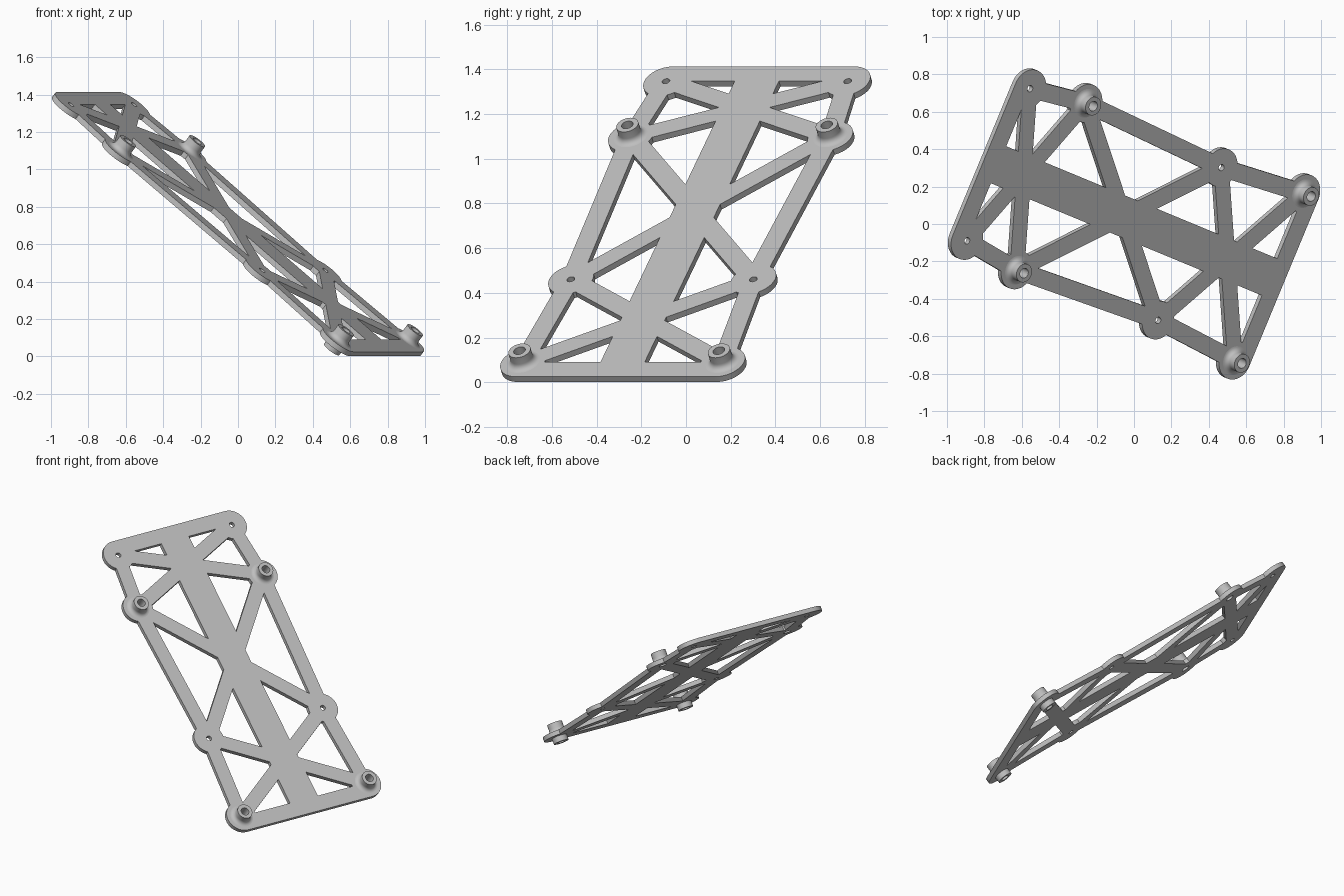
import bpy, bmesh
from math import sin, cos, pi, radians
from mathutils import Matrix, Vector
from mathutils.geometry import delaunay_2d_cdt

if "Cube" in bpy.data.objects:
    bpy.data.objects.remove(bpy.data.objects["Cube"])

THICK = 0.03
LOBE = 0.105
BAR = 0.048
SPINE = 0.107
POST_R, POST_H, BORE = 0.051, 0.065, 0.027
STUB = 0.038
SCREW = 0.018

grey = bpy.data.materials.new("plain grey")
grey.use_nodes = True
grey.diffuse_color = (0.52, 0.52, 0.52, 1)
grey.node_tree.nodes["Principled BSDF"].inputs["Base Color"].default_value = grey.diffuse_color

# Tilted frame shared by every part
FRAME = (Matrix.Translation((-0.003, 0.018, 0.722))
         @ Matrix.Rotation(radians(67.5), 4, "Z")
         @ Matrix.Rotation(radians(38.7), 4, "X"))


def finish(name, bm, place):
    bmesh.ops.recalc_face_normals(bm, faces=bm.faces)
    mesh = bpy.data.meshes.new(name)
    bm.to_mesh(mesh)
    bm.free()
    mesh.materials.append(grey)
    obj = bpy.data.objects.new(name, mesh)
    bpy.context.collection.objects.link(obj)
    obj.matrix_world = place
    bpy.ops.object.select_all(action="DESELECT")
    obj.select_set(True)
    bpy.context.view_layer.objects.active = obj
    bpy.ops.object.shade_smooth_by_angle(angle=radians(35))
    return obj


def circle(c, r, n=48):
    return [c + Vector((cos(2 * pi * i / n), sin(2 * pi * i / n))) * r for i in range(n)]


def bar(a, b, half=BAR):
    d = (b - a).normalized()
    side = Vector((-d.y, d.x)) * half
    return [a - side, b - side, b + side, a + side]


def lathe(name, profile, place, n=48):
    # Revolve a closed (radius, height) profile into a ring
    bm = bmesh.new()
    rings = [[bm.verts.new((r * cos(2 * pi * i / n), r * sin(2 * pi * i / n), z))
              for r, z in profile] for i in range(n)]
    for i in range(n):
        a, b = rings[i], rings[(i + 1) % n]
        for j in range(len(profile)):
            k = (j + 1) % len(profile)
            bm.faces.new((a[j], b[j], b[k], a[k]))
    return finish(name, bm, place)


# Node rows from the high end to the low end, (half spacing, position)
rows = [(0.44, 1.0), (0.483, 0.606), (0.442, -0.418), (0.483, -1.01)]
pairs = [(Vector((-u, y)), Vector((u, y))) for u, y in rows]

# Plate outline pieces: lobes, side rails, crossed braces, end bars and spine
solids = [circle(p, LOBE) for pair in pairs for p in pair]
for (l0, r0), (l1, r1) in zip(pairs, pairs[1:]):
    solids += [bar(l0, l1), bar(r0, r1), bar(l0, r1), bar(r0, l1)]
for (l, r), way in ((pairs[0], 1), (pairs[-1], -1)):
    shift = Vector((0, way * LOBE / 2))
    solids.append(bar(l + shift, r + shift, LOBE / 2))
top, bottom = rows[0][1] + LOBE, rows[-1][1] - LOBE
solids.append(bar(Vector((0, bottom)), Vector((0, top)), SPINE))

# Screw holes on rows 0 and 2, post bores on rows 1 and 3
holes = [circle(p, BORE if i % 2 else SCREW, 48 if i % 2 else 24)
         for i, pair in enumerate(pairs) for p in pair]

# Merge the pieces in the plane, drop the holes, then thicken
points, loops = [], []
for shape in solids + holes:
    loops.append(list(range(len(points), len(points) + len(shape))))
    points += shape
verts, _, faces, _, _, origin = delaunay_2d_cdt(points, [], loops, 1, 1e-5)
bm = bmesh.new()
bv = [bm.verts.new((v.x, v.y, 0)) for v in verts]
for face, src in zip(faces, origin):
    if src and max(src) < len(solids):
        bm.faces.new([bv[i] for i in face])
bmesh.ops.delete(bm, geom=[v for v in bm.verts if not v.link_faces], context="VERTS")
ext = bmesh.ops.extrude_face_region(bm, geom=bm.faces[:], use_keep_orig=True)
moved = [g for g in ext["geom"] if isinstance(g, bmesh.types.BMVert)]
bmesh.ops.translate(bm, verts=moved, vec=(0, 0, -THICK))
finish("truss_plate", bm, FRAME)

# Hollow standoff posts with a filleted foot; the low pair also pass below the plate
FILLET = 0.028
foot = [(POST_R + FILLET * (1 - sin(a)), FILLET * (1 - cos(a)))
        for a in (pi / 2 * i / 6 for i in range(7))]
post = [(BORE, 0)] + foot + [(POST_R, POST_H), (BORE, POST_H)]
stub = [(BORE, -THICK - STUB), (POST_R, -THICK - STUB), (POST_R, -THICK), (BORE, -THICK)]
for row, label in ((1, "upper"), (3, "lower")):
    for p, side in zip(pairs[row], ("front", "back")):
        place = FRAME @ Matrix.Translation((p.x, p.y, 0))
        lathe(f"{label}_{side}_post", post, place)
        if label == "lower":
            lathe(f"{label}_{side}_stub", stub, place)
